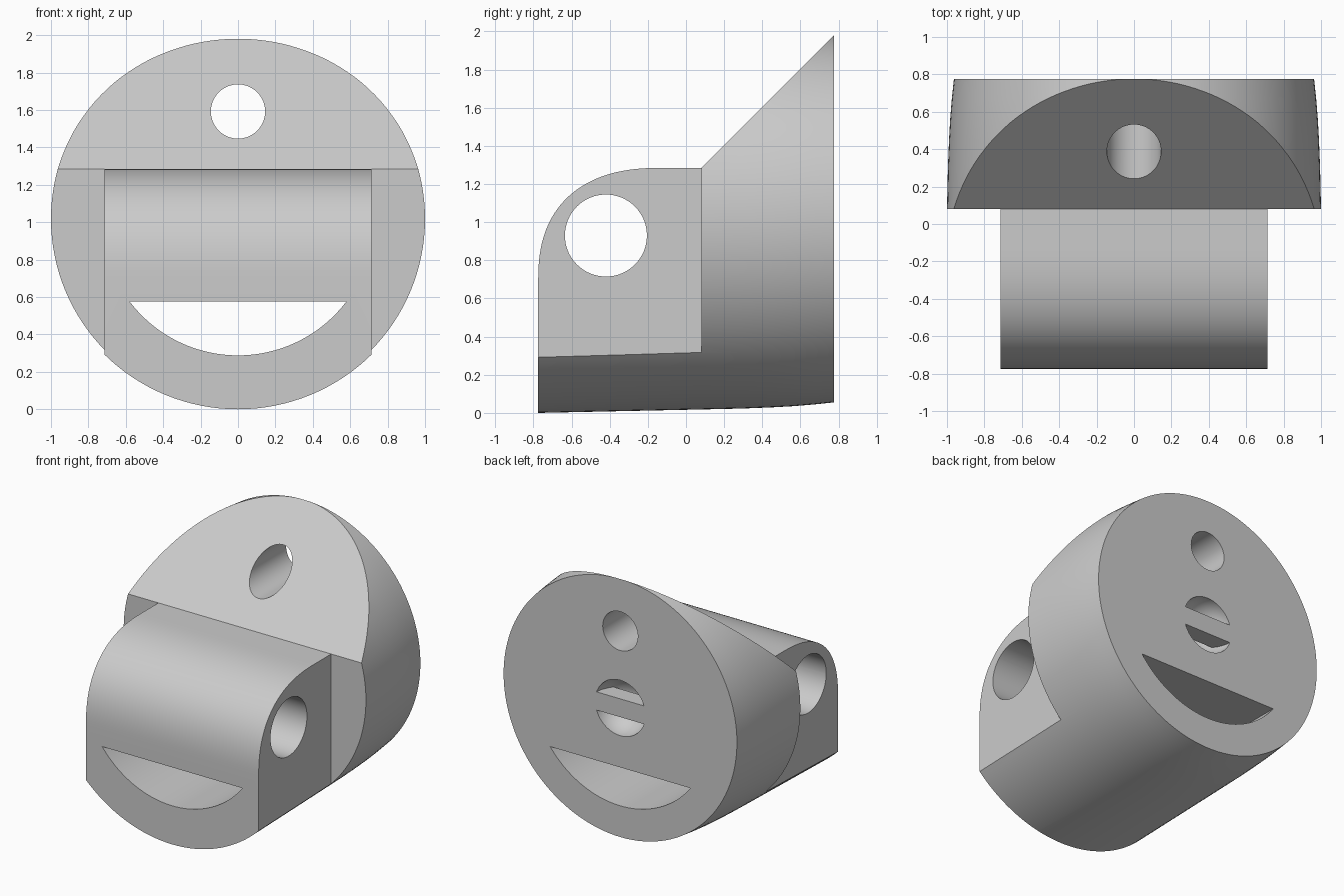
import bpy, bmesh, math

cube = bpy.data.objects.get("Cube")
if cube:
    bpy.data.objects.remove(cube, do_unlink=True)

AXIS_Z = 1.018    # height of the body's round axis
BACK = 0.775      # half depth
SHOULDER = 0.08   # where the narrow front block meets the round back
TOP = 1.285       # top of the front block

grey = bpy.data.materials.new("plain grey")
grey.use_nodes = True
grey.diffuse_color = (0.6, 0.6, 0.6, 1)
grey.node_tree.nodes["Principled BSDF"].inputs["Base Color"].default_value = (0.6, 0.6, 0.6, 1)


def finish(name, bm):
    bmesh.ops.recalc_face_normals(bm, faces=bm.faces)
    mesh = bpy.data.meshes.new(name)
    bm.to_mesh(mesh)
    bm.free()
    mesh.materials.append(grey)
    obj = bpy.data.objects.new(name, mesh)
    bpy.context.collection.objects.link(obj)
    return obj


def prism(name, points, axis, low, high):
    """Extrude a closed outline: (y, z) along x, or (x, z) along y."""
    bm = bmesh.new()
    place = (lambda a, b: (low, a, b)) if axis == "x" else (lambda a, b: (a, low, b))
    face = bm.faces.new([bm.verts.new(place(a, b)) for a, b in points])
    extra = bmesh.ops.extrude_face_region(bm, geom=[face])["geom"]
    offset = (high - low, 0, 0) if axis == "x" else (0, high - low, 0)
    bmesh.ops.translate(bm, vec=offset, verts=[v for v in extra if isinstance(v, bmesh.types.BMVert)])
    return finish(name, bm)


def arc(a, b, radius, start=0.0, end=2 * math.pi, steps=64, closed=True):
    count = steps if closed else steps + 1
    angles = [start + (end - start) * i / steps for i in range(count)]
    return [(a + radius * math.cos(t), b + radius * math.sin(t)) for t in angles]


def box(name, x0, x1, y0, y1, z0, z1):
    return prism(name, [(y0, z0), (y1, z0), (y1, z1), (y0, z1)], "x", x0, x1)


def carve(target, cutter, operation="DIFFERENCE"):
    mod = target.modifiers.new("carve", "BOOLEAN")
    mod.operation = operation
    mod.solver = "EXACT"
    mod.object = cutter
    bpy.context.view_layer.update()
    graph = bpy.context.evaluated_depsgraph_get()
    result = bpy.data.meshes.new_from_object(target.evaluated_get(graph))
    target.modifiers.clear()
    target.data = result
    bpy.data.objects.remove(cutter, do_unlink=True)


# Round body, slightly tapered and curving in at the back
bm = bmesh.new()
rings = []
for y, radius in [(-BACK, 1.018), (SHOULDER, 1.0), (0.3, 0.995), (0.45, 0.989),
                  (0.56, 0.983), (0.67, 0.974), (BACK, 0.963)]:
    rings.append([bm.verts.new((x, y, z)) for x, z in arc(0, AXIS_Z, radius, steps=128)])
for near, far in zip(rings, rings[1:]):
    for i in range(len(near)):
        j = (i + 1) % len(near)
        bm.faces.new((near[i], near[j], far[j], far[i]))
bm.faces.new(rings[0])
bm.faces.new(rings[-1])
body = finish("body", bm)

# Side outline: rounded front block, then a 45 degree slope up to the back
outline = [(1.0, -0.5), (1.0, TOP + 1.0 - SHOULDER), (SHOULDER, TOP)]
nose_y, nose_z = -0.12, 0.69
for i in range(37):
    t = math.pi / 2 * i / 36
    outline.append((nose_y - (BACK + nose_y) * math.sin(t) ** 0.82,
                    nose_z + (TOP - nose_z) * math.cos(t) ** 0.82))
outline[-1] = (-BACK, nose_z)
outline += [(-BACK, -0.5)]
carve(body, prism("outline_cutter", outline, "x", -1.5, 1.5), "INTERSECT")

# Narrow the front block on both sides
for side in (-1, 1):
    low, high = sorted((0.713 * side, 1.5 * side))
    carve(body, box("side_cutter", low, high, -2, SHOULDER, -1, 3))

# Cross hole through the front block
carve(body, prism("cross_hole", arc(-0.42, 0.93, 0.215), "x", -1.5, 1.5))

# Small round hole from the slope to the back
carve(body, prism("upper_hole", arc(0, 1.592, 0.145), "y", -2, 2))

# Crescent slot through the full depth
half = math.acos((1.015 - 0.575) / 0.727)
down = -math.pi / 2
slot = arc(0, 1.015, 0.727, down - half, down + half, 48, False)
carve(body, prism("crescent_slot", slot, "y", -2, 2))

# Bowl in the back face, bridged by a flush bar
bm = bmesh.new()
bmesh.ops.create_uvsphere(bm, u_segments=48, v_segments=24, radius=0.207)
bmesh.ops.translate(bm, vec=(0, BACK, AXIS_Z), verts=bm.verts)
bowl = finish("bowl_cutter", bm)
carve(bowl, box("bar_shape", -0.5, 0.5, BACK - 0.13, 1.5, AXIS_Z - 0.068, AXIS_Z + 0.068))
carve(body, bowl)

# Smooth curved walls, keep edges crisp
bpy.ops.object.select_all(action="DESELECT")
body.select_set(True)
bpy.context.view_layer.objects.active = body
bpy.ops.object.shade_smooth_by_angle(angle=math.radians(25))
